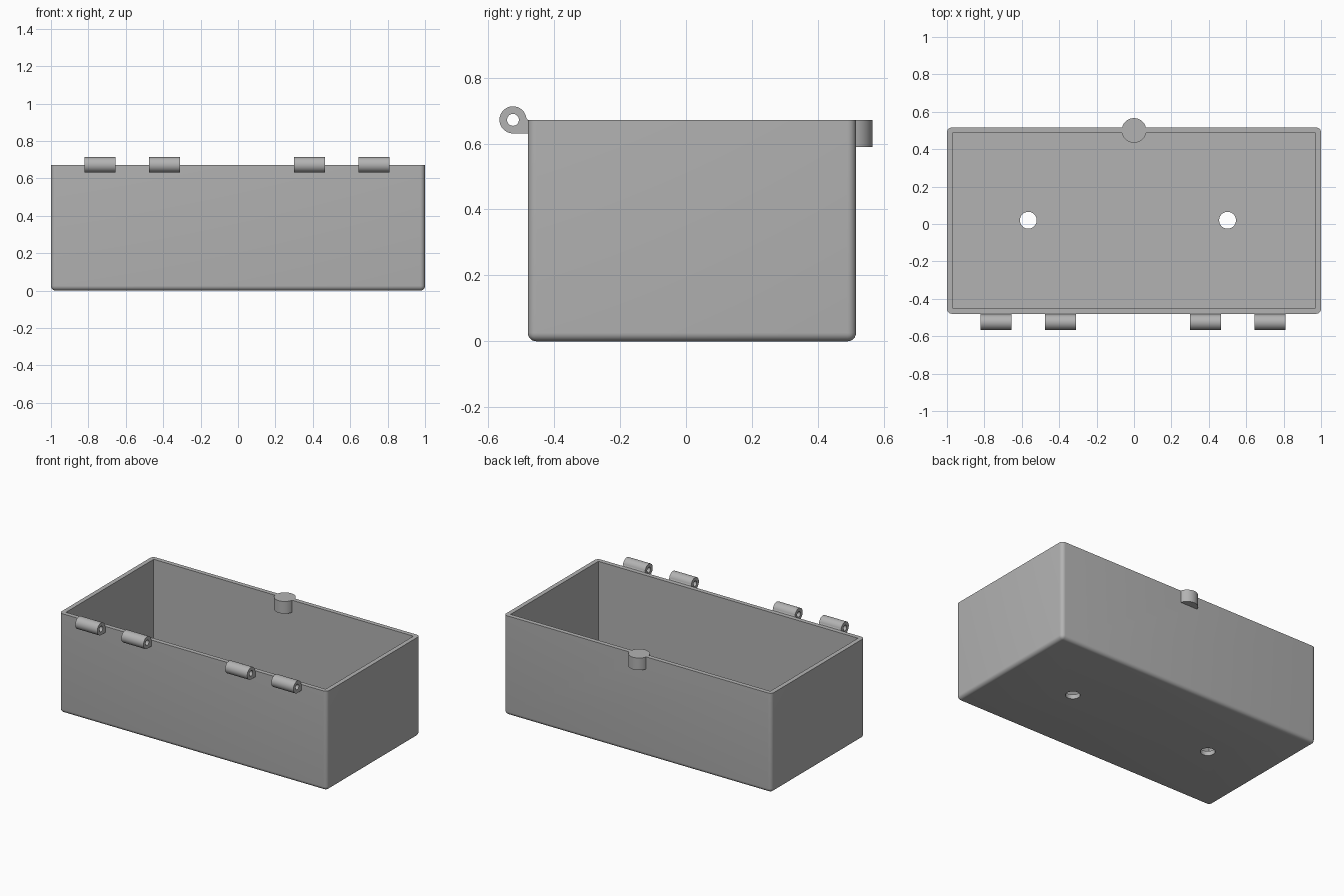
import bpy
import bmesh
from math import cos, sin, pi, radians
from mathutils import Matrix

old = bpy.data.objects.get("Cube")
if old:
    bpy.data.objects.remove(old, do_unlink=True)

grey = bpy.data.materials.new("grey plastic")
grey.use_nodes = True
COLOR = (0.45, 0.45, 0.45, 1)
grey.diffuse_color = COLOR
grey.node_tree.nodes["Principled BSDF"].inputs["Base Color"].default_value = COLOR

HEIGHT, WALL, ROUND = 0.672, 0.03, 0.026
FRONT, BACK = -0.48, 0.516


def make_object(name, bm):
    bmesh.ops.recalc_face_normals(bm, faces=bm.faces)
    mesh = bpy.data.meshes.new(name)
    bm.to_mesh(mesh)
    bm.free()
    mesh.materials.append(grey)
    obj = bpy.data.objects.new(name, mesh)
    bpy.context.collection.objects.link(obj)
    return obj


def box(low, high):
    bm = bmesh.new()
    bmesh.ops.create_cube(bm, size=1)
    for v in bm.verts:
        v.co = [(a + b) / 2 + c * (b - a) for a, b, c in zip(low, high, v.co)]
    return bm


def cylinder(name, x, y, radius, bottom, top):
    bm = bmesh.new()
    bmesh.ops.create_cone(bm, cap_ends=True, segments=48, radius1=radius,
                          radius2=radius, depth=top - bottom,
                          matrix=Matrix.Translation((x, y, (bottom + top) / 2)))
    return make_object(name, bm)


def select(obj):
    bpy.ops.object.select_all(action='DESELECT')
    obj.select_set(True)
    bpy.context.view_layer.objects.active = obj


def smooth(obj):
    select(obj)
    bpy.ops.object.shade_smooth_by_angle(angle=radians(35))


def combine(target, tool, operation):
    tool.hide_render = True
    select(target)
    mod = target.modifiers.new("boolean", 'BOOLEAN')
    mod.operation, mod.solver, mod.object = operation, 'EXACT', tool
    bpy.ops.object.modifier_apply(modifier=mod.name)
    bpy.data.objects.remove(tool, do_unlink=True)


# Box body: rounded corners and bottom edge, sharp rim
bm = box((-1, FRONT, 0), (1, BACK, HEIGHT))
edges = [e for e in bm.edges if min(v.co.z for v in e.verts) < 0.01]
bmesh.ops.bevel(bm, geom=edges, offset=ROUND, segments=6, profile=0.5,
                affect='EDGES')
body = make_object("box_body", bm)

# Hollow interior
cavity = make_object("cavity", box((-1 + WALL, FRONT + WALL, WALL),
                                   (1 - WALL, BACK - WALL, 1)))
combine(body, cavity, 'DIFFERENCE')

# Mounting holes in the floor
for x in (-0.565, 0.5):
    combine(body, cylinder("hole", x, 0.02, 0.045, -0.1, 0.1), 'DIFFERENCE')

# Latch boss on the back rim
combine(body, cylinder("latch_boss", 0, 0.5, 0.066, 0.59, HEIGHT), 'UNION')
smooth(body)


def hinge(name, x0, x1):
    """Knuckle with a pin hole, squared off where it meets the wall."""
    cy, cz, outer, inner, count = -0.525, 0.672, 0.041, 0.018, 48
    bm = bmesh.new()
    rings = []
    for x, hollow in ((x0, False), (x1, False), (x1, True), (x0, True)):
        ring = []
        for i in range(count):
            a = 2 * pi * i / count
            c, s = cos(a), sin(a)
            r = inner if hollow else outer
            if not hollow and c > 0 and s < 0:
                r /= max(c, -s)
            y = cy + r * c
            if not hollow and c > 0 and s <= 0.001 and r * c > outer - 0.001:
                y = FRONT
            ring.append(bm.verts.new((x, y, cz + r * s)))
        rings.append(ring)
    for k in range(4):
        a, b = rings[k], rings[(k + 1) % 4]
        for i in range(count):
            j = (i + 1) % count
            bm.faces.new((a[i], a[j], b[j], b[i]))
    smooth(make_object(name, bm))


# Four hinge knuckles along the front rim
for number, x in enumerate((-0.82, -0.475, 0.30, 0.645), 1):
    hinge(f"hinge_knuckle_{number}", x, x + 0.165)
